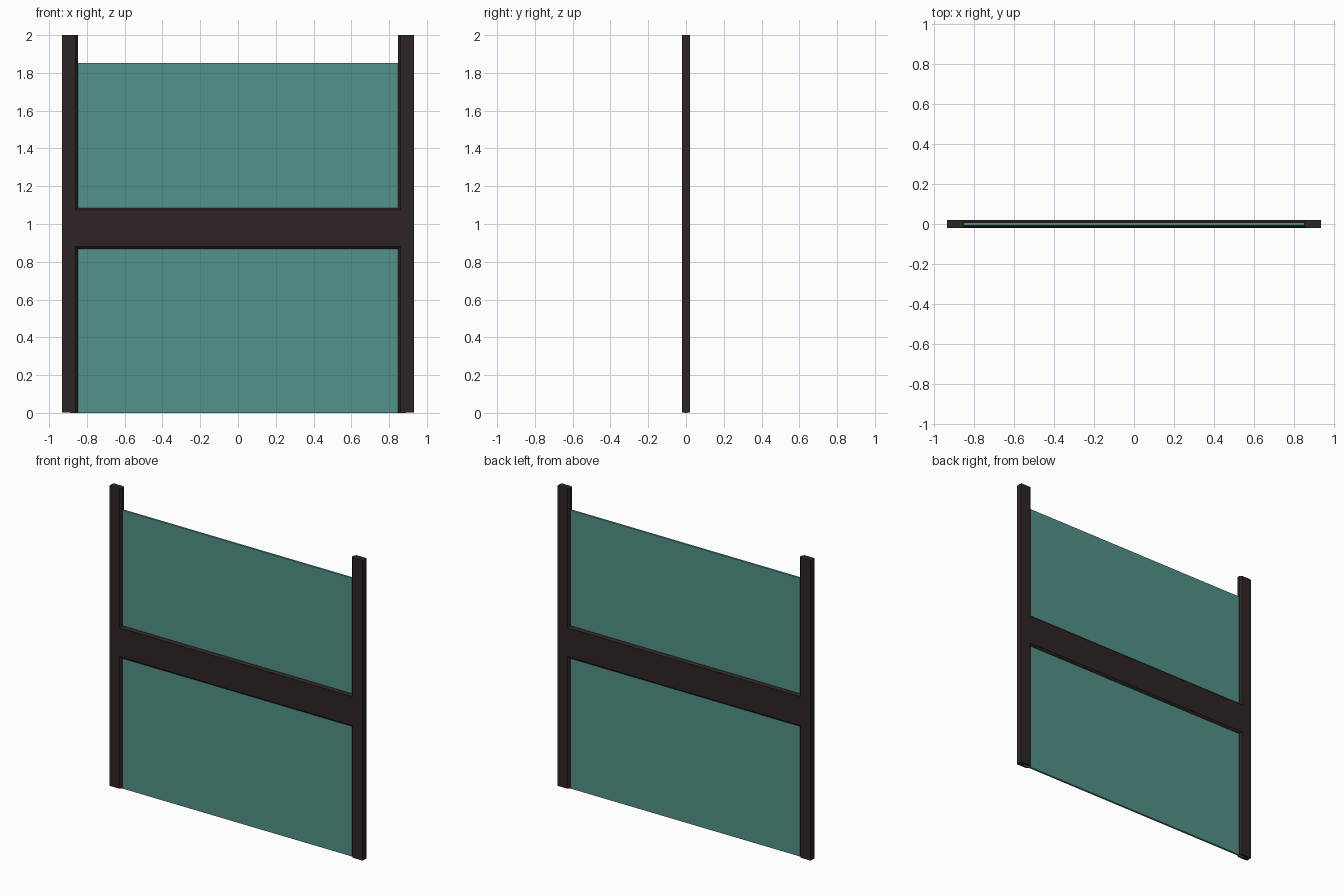
import bpy

if "Cube" in bpy.data.objects:
    bpy.data.objects.remove(bpy.data.objects["Cube"])

def material(name, rgb):
    m = bpy.data.materials.new(name)
    m.diffuse_color = (*rgb, 1)
    m.use_nodes = True
    m.node_tree.nodes["Principled BSDF"].inputs["Base Color"].default_value = m.diffuse_color
    return m

FRAME = material("dark brown frame", (0.028, 0.018, 0.018))
GLASS = material("teal glass", (0.084, 0.288, 0.246))

W, IN, D, C = 0.933, 0.848, 0.021, 0.012   # outer x, inner x, half depth, chamfer

def prism(name, profile, axis, a, b, mat, cap=True):
    """Extrude a closed 2D profile along 'x' or 'z' from a to b."""
    n = len(profile)
    put = (lambda p, t: (t, p[0], p[1])) if axis == 'x' else (lambda p, t: (p[0], p[1], t))
    verts = [put(p, t) for t in (a, b) for p in profile]
    faces = [(i, (i + 1) % n, (i + 1) % n + n, i + n) for i in range(n)]
    faces.append(tuple(range(n, 2 * n)))
    if cap:
        faces.append(tuple(reversed(range(n))))
    me = bpy.data.meshes.new(name)
    me.from_pydata(verts, [], faces)
    me.materials.append(mat)
    ob = bpy.data.objects.new(name, me)
    bpy.context.collection.objects.link(ob)
    return ob

# side posts, chamfered on the edges facing the glass
post = [(IN + C, -D), (W, -D), (W, D), (IN + C, D), (IN, D - C), (IN, -D + C)]
prism("right_post", post, 'z', 0.001, 2, FRAME)
prism("left_post", [(-x, y) for x, y in reversed(post)], 'z', 0.001, 2, FRAME)

# middle rail, chamfered along all four edges, flush with the posts
lo, hi = 0.868, 1.085
rail = [(-D, lo + C), (-D + C, lo), (D - C, lo), (D, lo + C),
        (D, hi - C), (D - C, hi), (-D + C, hi), (-D, hi - C)]
prism("middle_rail", rail, 'x', -IN - C, IN + C, FRAME)

# glass panes, tucked into the posts and the rail
G, GX = 0.007, 0.89
for name, z0, z1 in (("lower_pane", 0, lo + 0.04), ("upper_pane", hi - 0.04, 1.853)):
    prism(name, [(-GX, -G), (GX, -G), (GX, G), (-GX, G)], 'z', z0, z1, GLASS)
